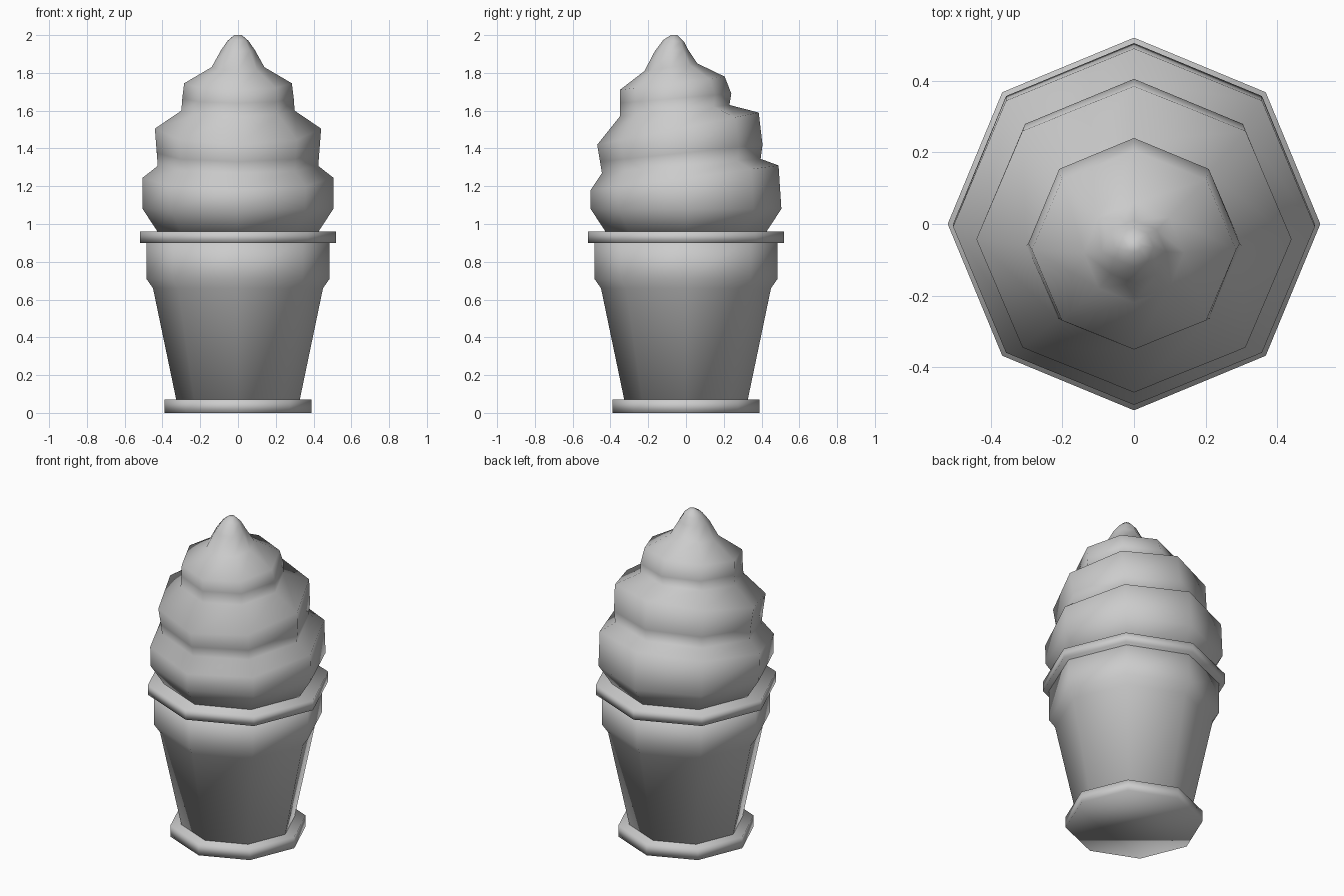
import bpy, bmesh, math

SIDES = 8

cube = bpy.data.objects.get("Cube")
if cube:
    bpy.data.objects.remove(cube, do_unlink=True)

grey = bpy.data.materials.new("plain_grey")
grey.use_nodes = True
grey.diffuse_color = (0.6, 0.6, 0.6, 1)
grey.node_tree.nodes["Principled BSDF"].inputs["Base Color"].default_value = (0.6, 0.6, 0.6, 1)


def loft(name, rings):
    """Skin eight-sided rings: (half width, front y, front z, back y, back z)."""
    bm = bmesh.new()
    loops = []
    for half_x, y0, z0, y1, z1 in rings:
        loop = []
        for i in range(SIDES):
            a = math.tau * i / SIDES
            t = (1 + math.sin(a)) / 2
            loop.append(bm.verts.new((half_x * math.cos(a), y0 + (y1 - y0) * t, z0 + (z1 - z0) * t)))
        loops.append(loop)
    for low, high in zip(loops, loops[1:]):
        for i in range(SIDES):
            j = (i + 1) % SIDES
            bm.faces.new((low[i], low[j], high[j], high[i]))
    bm.faces.new(loops[0][::-1])
    bm.faces.new(loops[-1])
    bmesh.ops.recalc_face_normals(bm, faces=bm.faces)
    for f in bm.faces:
        f.smooth = True
    mesh = bpy.data.meshes.new(name)
    bm.to_mesh(mesh)
    bm.free()
    mesh.materials.append(grey)
    obj = bpy.data.objects.new(name, mesh)
    bpy.context.collection.objects.link(obj)
    return obj


def lathe(name, profile):
    """Level rings from (radius, height) pairs."""
    return loft(name, [(r, -r, z, r, z) for r, z in profile])


# Wafer cup
lathe("cup_base", [(0.39, 0), (0.39, 0.07)])
lathe("cup_body", [(0.325, 0.06), (0.45, 0.66), (0.485, 0.71), (0.485, 0.92)])
lathe("cup_rim", [(0.52, 0.90), (0.52, 0.96)])

# Soft ice cream: tilted tiers narrowing to an off-centre tip
loft("ice_cream_swirl", [
    (0.42, -0.42, 0.95, 0.42, 0.95),
    (0.505, -0.505, 1.08, 0.505, 1.08),
    (0.505, -0.505, 1.18, 0.49, 1.31),
    (0.425, -0.445, 1.27, 0.395, 1.345),
    (0.43, -0.455, 1.33, 0.405, 1.42),
    (0.44, -0.47, 1.42, 0.385, 1.59),
    (0.30, -0.35, 1.57, 0.23, 1.63),
    (0.295, -0.35, 1.64, 0.24, 1.69),
    (0.285, -0.35, 1.71, 0.205, 1.78),
    (0.14, -0.22, 1.81, 0.06, 1.85),
    (0.09, -0.165, 1.915, 0.01, 1.925),
    (0.055, -0.12, 1.975, -0.01, 1.965),
    (0.02, -0.08, 2.0, -0.045, 2.0),
])
